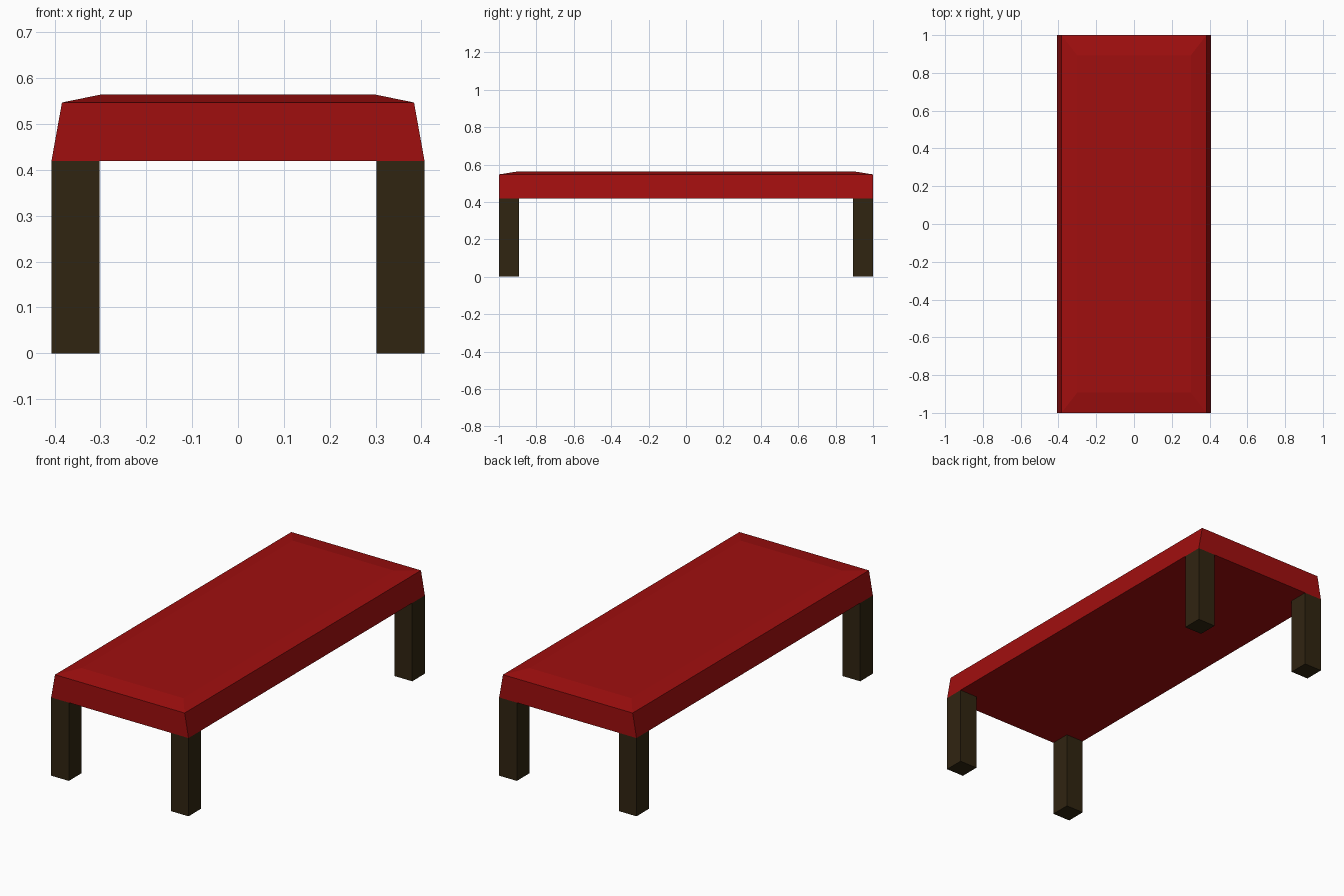
import bpy, bmesh

if "Cube" in bpy.data.objects:
    bpy.data.objects.remove(bpy.data.objects["Cube"])

def material(name, rgb):
    m = bpy.data.materials.new(name)
    m.diffuse_color = (*rgb, 1.0)
    m.use_nodes = True
    m.node_tree.nodes["Principled BSDF"].inputs["Base Color"].default_value = m.diffuse_color
    return m

red = material("red upholstery", (0.35, 0.0045, 0.0045))
wood = material("dark wood", (0.030, 0.018, 0.0055))

def loft(name, rings, mat):
    """Closed solid through rectangles given as (x0, x1, y0, y1, z)."""
    bm = bmesh.new()
    loops = [[bm.verts.new(p) for p in ((x0, y0, z), (x1, y0, z), (x1, y1, z), (x0, y1, z))]
             for x0, x1, y0, y1, z in rings]
    for a, b in zip(loops, loops[1:]):
        for i in range(4):
            j = (i + 1) % 4
            bm.faces.new((a[i], a[j], b[j], b[i]))
    bm.faces.new(loops[0][::-1])
    bm.faces.new(loops[-1])
    bmesh.ops.recalc_face_normals(bm, faces=bm.faces)
    mesh = bpy.data.meshes.new(name)
    bm.to_mesh(mesh)
    bm.free()
    mesh.materials.append(mat)
    ob = bpy.data.objects.new(name, mesh)
    bpy.context.collection.objects.link(ob)
    return ob

# Padded seat: sides lean in, top is slightly crowned
seat_z = 0.419
loft("seat", [(-0.407, 0.407, -1, 1, seat_z),
              (-0.384, 0.384, -1, 1, 0.547),
              (-0.301, 0.301, -0.893, 0.893, 0.564)], red)

# Four square legs flush with the seat corners
for sy, end in ((-1, "front"), (1, "back")):
    for sx, side in ((-1, "left"), (1, "right")):
        xs = sorted((sx * 0.302, sx * 0.407))
        ys = sorted((sy * 0.893, sy * 1.0))
        loft(f"{end}_{side}_leg", [(*xs, *ys, 0), (*xs, *ys, seat_z)], wood)
